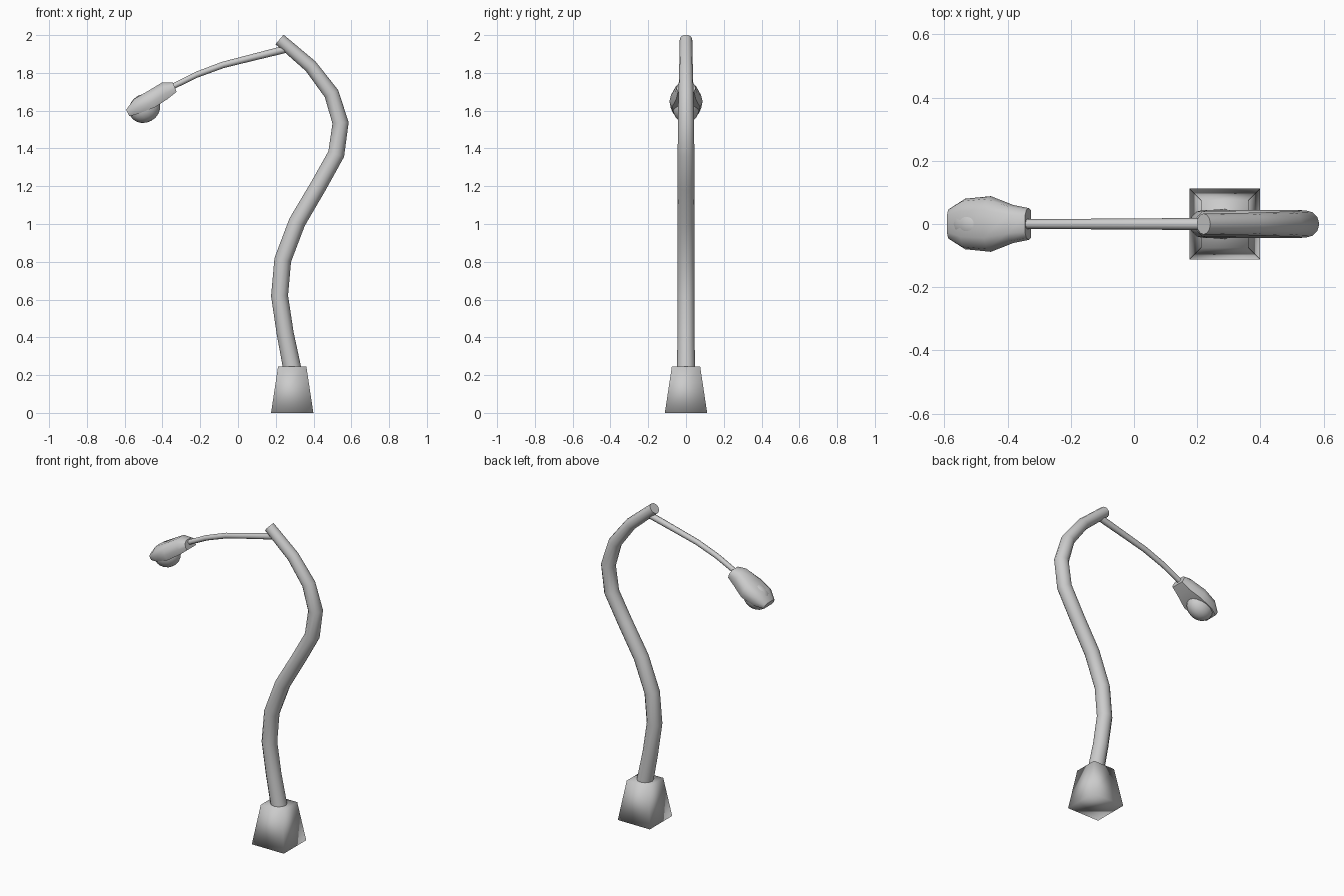
import bpy, bmesh, math
from mathutils import Vector

if "Cube" in bpy.data.objects:
    bpy.data.objects.remove(bpy.data.objects["Cube"])


def loft(name, rings, angle=None):
    """Skin a list of equal-length point rings and cap both ends."""
    bm = bmesh.new()
    vr = [[bm.verts.new(p) for p in ring] for ring in rings]
    n = len(vr[0])
    for a, b in zip(vr, vr[1:]):
        for i in range(n):
            j = (i + 1) % n
            bm.faces.new((a[i], a[j], b[j], b[i]))
    bm.faces.new(vr[0])
    bm.faces.new(vr[-1])
    bmesh.ops.recalc_face_normals(bm, faces=bm.faces)
    me = bpy.data.meshes.new(name)
    bm.to_mesh(me)
    bm.free()
    ob = bpy.data.objects.new(name, me)
    bpy.context.collection.objects.link(ob)
    smooth(ob, angle)
    return ob


def smooth(ob, angle):
    bpy.ops.object.select_all(action='DESELECT')
    ob.select_set(True)
    bpy.context.view_layer.objects.active = ob
    if angle is None:
        bpy.ops.object.shade_smooth()
    else:
        bpy.ops.object.shade_smooth_by_angle(angle=math.radians(angle))


def tube(name, path, sides):
    """Tapered tube along (x, z, radius) points in the y = 0 plane."""
    pts = [Vector((x, 0, z)) for x, z, r in path]
    rings = []
    for i, p in enumerate(pts):
        d = (pts[min(i + 1, len(pts) - 1)] - pts[max(i - 1, 0)]).normalized()
        side = Vector((d.z, 0, -d.x))
        r = path[i][2]
        rings.append([p + side * r * math.cos(t) + Vector((0, r * math.sin(t), 0))
                      for t in (2 * math.pi * k / sides for k in range(sides))])
    return loft(name, rings, 50)


# Tapered square foot
def square(h, z):
    return [(0.287 + sx * h, sy * h, z)
            for sx, sy in ((-1, -1), (1, -1), (1, 1), (-1, 1))]


loft("base", [square(0.112, 0), square(0.075, 0.245)])

# S-shaped pole
tube("pole", [(0.29, 0.22, 0.048), (0.25, 0.42, 0.045), (0.22, 0.62, 0.045),
              (0.237, 0.81, 0.045), (0.313, 1.01, 0.045), (0.425, 1.2, 0.044),
              (0.52, 1.37, 0.044), (0.543, 1.535, 0.043), (0.495, 1.69, 0.04),
              (0.385, 1.835, 0.036), (0.22, 1.977, 0.033)], 12)

# Thin arm carrying the lamp
tube("arm", [(0.27, 1.93, 0.02), (0.07, 1.88, 0.018), (-0.08, 1.842, 0.017),
             (-0.22, 1.79, 0.016), (-0.37, 1.716, 0.015)], 8)

# Lamp head: top and bottom points (x, z) plus half width per section
sections = [((-0.345, 1.75), (-0.325, 1.70), 0.05),
            ((-0.40, 1.75), (-0.372, 1.662), 0.06),
            ((-0.475, 1.705), (-0.44, 1.618), 0.088),
            ((-0.55, 1.662), (-0.525, 1.585), 0.08),
            ((-0.592, 1.605), (-0.575, 1.57), 0.05)]
half = [(0.85, 0), (1, 0.35), (0.9, 0.75), (0.5, 1)]
profile = half + [(-y, t) for y, t in reversed(half)]
loft("lamp_head", [[(b[0] + (a[0] - b[0]) * t, y * w, b[1] + (a[1] - b[1]) * t)
                    for y, t in profile] for a, b, w in sections], 50)

# Bulb cover under the head
bpy.ops.mesh.primitive_uv_sphere_add(segments=16, ring_count=10, radius=1,
                                     location=(-0.495, 0, 1.612))
bulb = bpy.context.object
bulb.name = "bulb_cover"
bulb.scale = (0.085, 0.07, 0.075)
bulb.rotation_euler = (0, math.radians(-28), 0)
smooth(bulb, 60)
